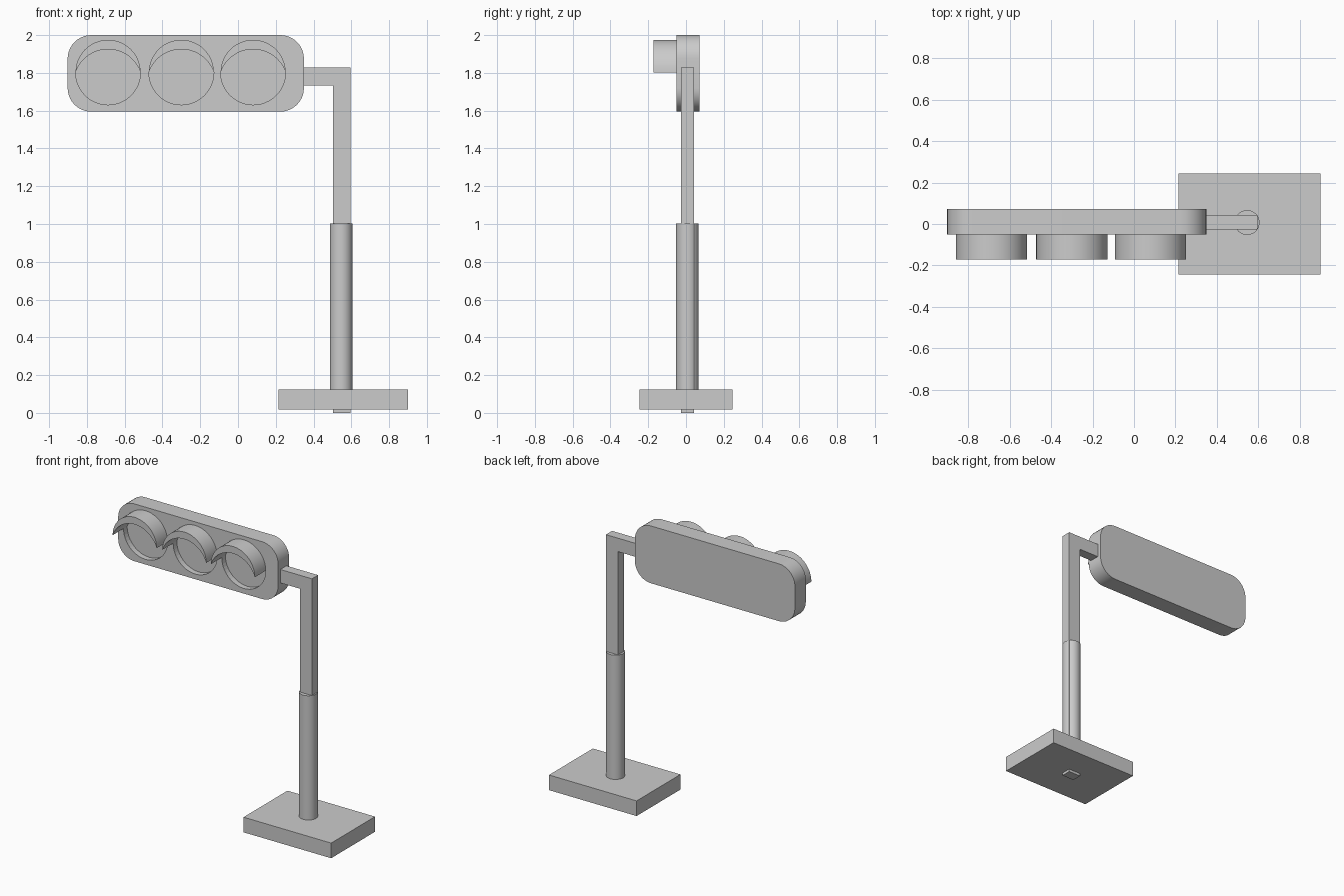
import bpy, bmesh, math

if "Cube" in bpy.data.objects:
    bpy.data.objects.remove(bpy.data.objects["Cube"])

def link(name, bm):
    bmesh.ops.recalc_face_normals(bm, faces=bm.faces)
    me = bpy.data.meshes.new(name)
    bm.to_mesh(me)
    bm.free()
    ob = bpy.data.objects.new(name, me)
    bpy.context.collection.objects.link(ob)
    return ob

def smooth(ob):
    bpy.ops.object.select_all(action='DESELECT')
    ob.select_set(True)
    bpy.context.view_layer.objects.active = ob
    bpy.ops.object.shade_smooth_by_angle(angle=math.radians(35))

def extrude(name, pts, d0, d1, axis='y'):
    """Extrude a 2D outline (xz along y, or xy along z)."""
    bm = bmesh.new()
    place = (lambda a, b, d: (a, d, b)) if axis == 'y' else (lambda a, b, d: (a, b, d))
    lo = [bm.verts.new(place(a, b, d0)) for a, b in pts]
    hi = [bm.verts.new(place(a, b, d1)) for a, b in pts]
    bm.faces.new(lo)
    bm.faces.new(hi)
    n = len(pts)
    for i in range(n):
        j = (i + 1) % n
        bm.faces.new((lo[i], lo[j], hi[j], hi[i]))
    return link(name, bm)

def arc(cx, cz, r, a0, a1, n):
    return [(cx + r * math.cos(math.radians(a0 + (a1 - a0) * i / n)),
             cz + r * math.sin(math.radians(a0 + (a1 - a0) * i / n))) for i in range(n + 1)]

def rect(x0, x1, y0, y1):
    return [(x0, y0), (x1, y0), (x1, y1), (x0, y1)]

# Base plate and pole sleeve
extrude("base", rect(0.215, 0.90, -0.245, 0.245), 0.018, 0.125, 'z')
smooth(extrude("pole_sleeve", arc(0.546, 0.007, 0.06, 0, 348.75, 31), 0.10, 1.003, 'z'))

# Bent square pole, running down through the base
extrude("pole", [(0.502, 0), (0.596, 0), (0.596, 1.828), (0.30, 1.828),
                 (0.30, 1.733), (0.502, 1.733)], -0.026, 0.043)

# Rounded signal housing
x0, x1, z0, z1, r = -0.902, 0.349, 1.595, 2.0, 0.125
outline = []
for cx, cz, a in ((x1 - r, z1 - r, 0), (x0 + r, z1 - r, 90),
                  (x0 + r, z0 + r, 180), (x1 - r, z0 + r, 270)):
    outline += arc(cx, cz, r, a, a + 90, 10)
housing = extrude("housing", outline, -0.05, 0.072)

R, ZC = 0.172, 1.803
for i, cx in enumerate((-0.688, -0.30, 0.08)):
    # Recessed lens opening
    cutter = extrude(f"lens_cutter_{i}", arc(cx, ZC, R, 0, 352.5, 47), -0.2, -0.01)
    cutter.hide_render = True
    cutter.hide_set(True)
    mod = housing.modifiers.new(f"lens_recess_{i}", 'BOOLEAN')
    mod.object = cutter
    mod.solver = 'EXACT'
    # Crescent visor: half circle outside, shallower arc inside
    h = 0.122
    ri = (R * R + h * h) / (2 * h)
    half = math.degrees(math.asin(R / ri))
    inner = arc(cx, ZC + h - ri, ri, 90 + half, 90 - half, 24)[1:-1]
    smooth(extrude(f"visor_{i}", arc(cx, ZC, R, 0, 180, 24) + inner, -0.172, -0.01))
smooth(housing)
